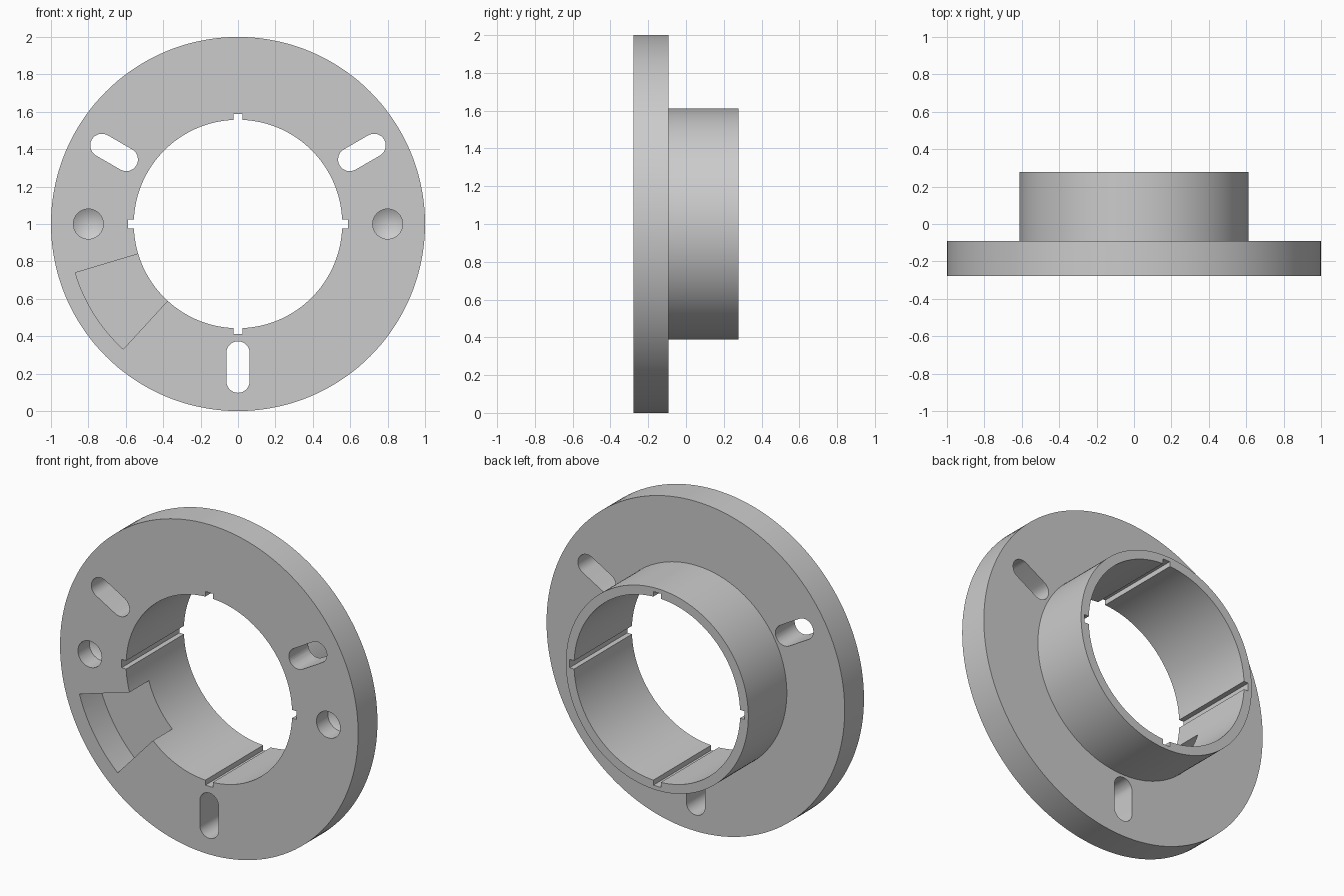
import bpy, bmesh
from math import cos, sin, pi, radians
from mathutils import Matrix

cube = bpy.data.objects.get("Cube")
if cube:
    bpy.data.objects.remove(cube, do_unlink=True)

FRONT, STEP, BACK = -0.277, -0.092, 0.277   # depths of the plate and hub faces
RIM, HUB, BORE, KEY = 1.0, 0.612, 0.557, 0.587
CENTRE = (0, 0, 1)

metal = bpy.data.materials.new("plain grey")
metal.use_nodes = True
grey = (0.6, 0.6, 0.6, 1)
metal.diffuse_color = grey
metal.node_tree.nodes["Principled BSDF"].inputs["Base Color"].default_value = grey


def make(name, bm):
    bmesh.ops.remove_doubles(bm, verts=bm.verts, dist=1e-5)
    bmesh.ops.recalc_face_normals(bm, faces=bm.faces)
    mesh = bpy.data.meshes.new(name)
    bm.to_mesh(mesh)
    bm.free()
    mesh.materials.append(metal)
    obj = bpy.data.objects.new(name, mesh)
    obj.location = CENTRE
    bpy.context.collection.objects.link(obj)
    return obj


def lathe(name, profile, steps, x=0):
    """Turn a closed (radius, depth) profile about the y axis."""
    bm = bmesh.new()
    verts = [bm.verts.new((r, y, 0)) for r, y in profile]
    face = bm.faces.new(verts)
    bmesh.ops.spin(bm, geom=[face] + face.edges[:] + verts, cent=(0, 0, 0),
                   axis=(0, 1, 0), angle=2 * pi, steps=steps, use_merge=False)
    bmesh.ops.remove_doubles(bm, verts=bm.verts, dist=1e-5)
    # drop the start and end caps, which meet inside the solid
    caps = [f for f in bm.faces if len(f.verts) == len(profile)
            and all(abs(v.co.z) < 1e-4 and v.co.x > -1e-4 for v in f.verts)]
    bmesh.ops.delete(bm, geom=caps, context='FACES_ONLY')
    bmesh.ops.translate(bm, verts=bm.verts, vec=(x, 0, 0))
    return make(name, bm)


def prism(name, outline, y0, y1, turn=0):
    """Extrude an (x, z) outline in depth, turned about the y axis."""
    bm = bmesh.new()
    face = bm.faces.new([bm.verts.new((x, y0, z)) for x, z in outline])
    out = bmesh.ops.extrude_face_region(bm, geom=[face])
    new = [g for g in out["geom"] if isinstance(g, bmesh.types.BMVert)]
    bmesh.ops.translate(bm, verts=new, vec=(0, y1 - y0, 0))
    bm.transform(Matrix.Rotation(-radians(turn), 4, 'Y'))
    return make(name, bm)


def arc(radius, start, end, n, cx=0):
    angles = [radians(start + (end - start) * i / n) for i in range(n + 1)]
    return [(cx + radius * cos(a), radius * sin(a)) for a in angles]


# Flanged hub: round plate in front, open sleeve behind
body = lathe("flanged_hub", [(BORE, FRONT), (RIM, FRONT), (RIM, STEP),
                             (HUB, STEP), (HUB, BACK), (BORE, BACK)], 144)
cutters = []

# Three radial mounting slots
slot = arc(0.0625, -90, 90, 16, 0.84) + arc(0.0625, 90, 270, 16, 0.69)
for turn in (30, 150, 270):
    cutters.append(prism("slot_cutter", slot, FRONT - 0.1, STEP + 0.1, turn))

# Four keyways along the bore
key = [(0.5, -0.025), (KEY, -0.025), (KEY, 0.025), (0.5, 0.025)]
for turn in range(0, 360, 90):
    cutters.append(prism("keyway_cutter", key, FRONT - 0.1, BACK + 0.1, turn))

# Window sector through the plate, opening into the bore
window = arc(0.908, -15.4, 15.4, 16) + arc(0.5, 15.4, -15.4, 4)
cutters.append(prism("window_cutter", window, FRONT - 0.1, STEP, 212.1))

# Two blind drilled holes with conical bottoms
drill = [(0, FRONT - 0.1), (0.08, FRONT - 0.1), (0.08, FRONT + 0.11), (0, FRONT + 0.157)]
for x in (-0.8, 0.8):
    cutters.append(lathe("drill_cutter", drill, 40, x))

bpy.ops.object.select_all(action='DESELECT')
bpy.context.view_layer.objects.active = body
body.select_set(True)
for cutter in cutters:
    cutter.hide_render = True
    mod = body.modifiers.new("cut", 'BOOLEAN')
    mod.operation, mod.solver, mod.object = 'DIFFERENCE', 'EXACT', cutter
    bpy.ops.object.modifier_apply(modifier=mod.name)
    bpy.data.objects.remove(cutter, do_unlink=True)

bpy.ops.object.shade_smooth_by_angle(angle=radians(30))
